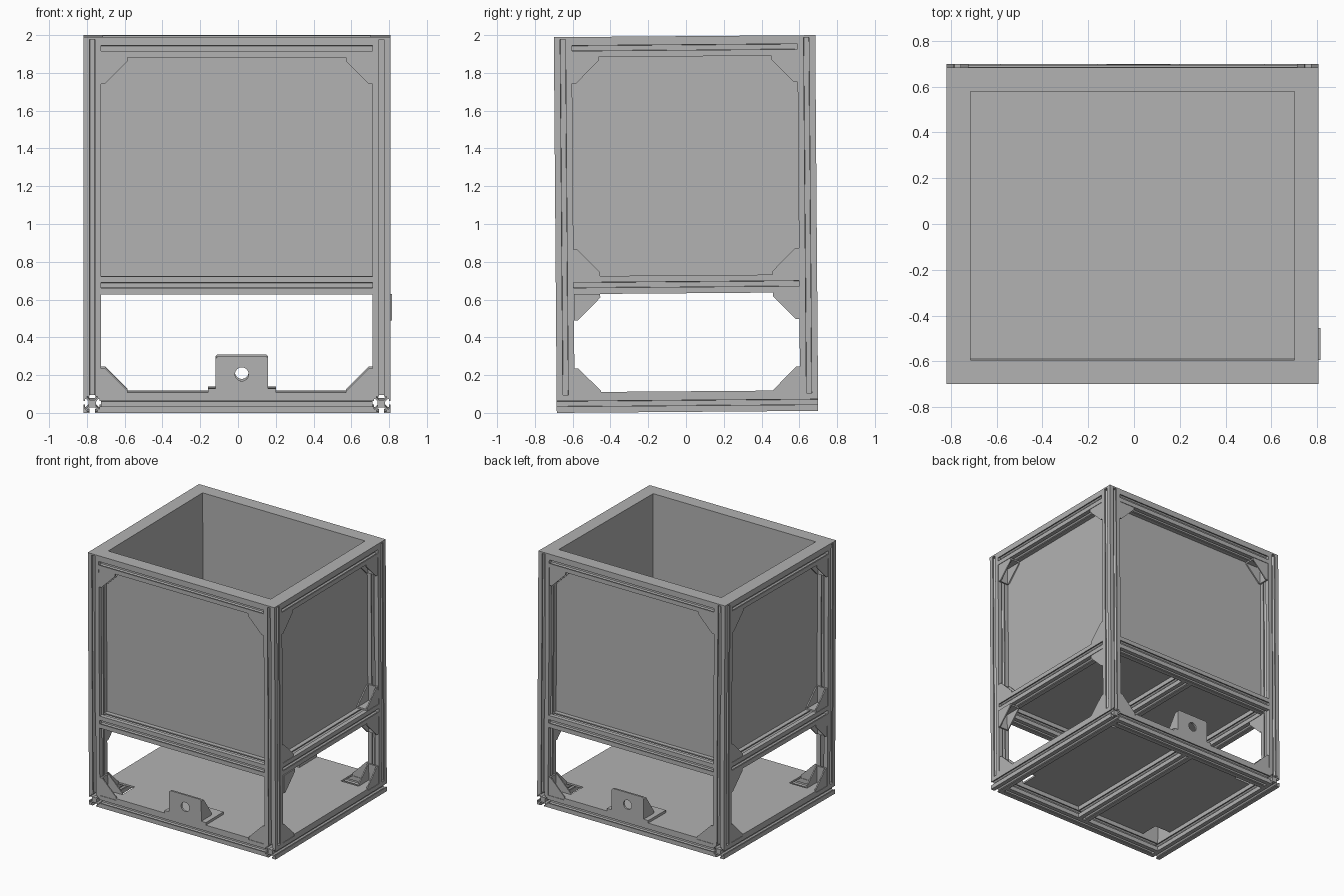
import bpy, bmesh, math
from mathutils import Vector, Matrix

cube = bpy.data.objects.get("Cube")
if cube:
    bpy.data.objects.remove(cube)

grey = bpy.data.materials.new("plain_grey")
grey.use_nodes = True
colour = (0.45, 0.45, 0.45, 1)
grey.diffuse_color = colour
grey.node_tree.nodes["Principled BSDF"].inputs["Base Color"].default_value = colour

# Overall dimensions; the whole frame leans very slightly
S = 0.095                      # profile width
CX = -0.006                    # frame centre in x
HX, HY = 0.813, 0.692          # half width and half depth
TOP, MID, LID = 1.882, 0.628, 1.977
HEIGHT = 1.989
LEAN = Matrix.Translation((0, 0.0078, 0.0054)) @ Matrix.Rotation(0.0078, 4, 'X')
IX, IY = HX - S, HY - S        # inner half sizes
PX, PY = HX - S / 2, HY - S / 2  # post centres
X, Y, Z = Vector((1, 0, 0)), Vector((0, 1, 0)), Vector((0, 0, 1))


def finish(name, bm):
    bmesh.ops.recalc_face_normals(bm, faces=bm.faces)
    mesh = bpy.data.meshes.new(name)
    bm.to_mesh(mesh)
    bm.free()
    mesh.materials.append(grey)
    obj = bpy.data.objects.new(name, mesh)
    bpy.context.collection.objects.link(obj)
    obj.matrix_world = LEAN
    return obj


def add_prism(bm, points, origin, u, v, sweep):
    """Extrude a flat outline in the u, v plane along the sweep vector."""
    verts = [bm.verts.new(origin + u * a + v * b) for a, b in points]
    face = bm.faces.new(verts)
    out = bmesh.ops.extrude_face_region(bm, geom=[face])
    moved = [g for g in out["geom"] if isinstance(g, bmesh.types.BMVert)]
    bmesh.ops.translate(bm, verts=moved, vec=sweep)


def add_box(bm, lo, hi):
    lo, hi = Vector(lo), Vector(hi)
    d = hi - lo
    add_prism(bm, [(0, 0), (d.x, 0), (d.x, d.y), (0, d.y)], lo, X, Y, Z * d.z)


def box(name, lo, hi):
    bm = bmesh.new()
    add_box(bm, lo, hi)
    return finish(name, bm)


# Slotted extrusion cross-section: one side repeated four times
side = [(1, -1), (1, -.3), (.82, -.3), (.82, -.56), (.7, -.56), (.42, -.27)]
side += [(a, -b) for a, b in reversed(side[1:])]
section = []
for turn in range(4):
    for a, b in side:
        for _ in range(turn):
            a, b = -b, a
        section.append((a * S / 2, b * S / 2))


def beam(name, start, end):
    start, end = Vector(start), Vector(end)
    d = end - start
    u, v = (Y, Z) if abs(d.x) > .01 else (Z, X) if abs(d.y) > .01 else (X, Y)
    bm = bmesh.new()
    add_prism(bm, section, start, u, v, d)
    return finish(name, bm)


# Corner bracket: two flanges and two triangular cheeks
def bracket(name, corner, u, v, n, leg=0.14, width=0.087):
    t, cheek = 0.012, 0.009
    base = corner - n * width / 2
    tri = [(0, 0), (leg, 0), (leg, .02), (.02, leg), (0, leg)]
    bm = bmesh.new()
    for shift in (0, width - cheek):
        add_prism(bm, tri, base + n * shift, u, v, n * cheek)
    inner = base + n * cheek
    sweep = n * (width - 2 * cheek)
    add_prism(bm, [(0, 0), (leg, 0), (leg, t), (0, t)], inner, u, v, sweep)
    add_prism(bm, [(0, t), (t, t), (t, leg), (0, leg)], inner, u, v, sweep)
    return finish(name, bm)


# Frame beams
half = S / 2
for sx, xn in ((-1, "right"), (1, "left")):
    x = CX + sx * PX
    beam(f"bottom_{xn}_beam", (x, -HY, half), (x, HY, half))
    for z, zn in ((MID + half, "middle"), (TOP + half, "top")):
        beam(f"{zn}_{xn}_beam", (x, -IY, z), (x, IY, z))
    for sy, yn in ((-1, "front"), (1, "back")):
        beam(f"{yn}_{xn}_post", (x, sy * PY, S), (x, sy * PY, LID))
for sy, yn in ((-1, "front"), (1, "back")):
    for z, zn in ((half, "bottom"), (MID + half, "middle"), (TOP + half, "top")):
        beam(f"{zn}_{yn}_beam", (CX - IX, sy * PY, z), (CX + IX, sy * PY, z))
for z, zn in ((half, "bottom"), (MID + half, "middle")):
    beam(f"{zn}_cross_beam", (CX, -IY, z), (CX, IY, z))

# Corner brackets
for sx, xn in ((-1, "right"), (1, "left")):
    for sy, yn in ((-1, "front"), (1, "back")):
        for z, up, zn in ((S, 1, "bottom"), (TOP, -1, "top")):
            bracket(f"{zn}_{yn}_{xn}_bracket",
                    Vector((CX + sx * IX, sy * PY, z)), -X * sx, Z * up, Y)
        for z, up, zn in ((S, 1, "bottom"), (TOP, -1, "top"),
                          (MID, -1, "below_middle"), (MID + S, 1, "above_middle")):
            proud = 0.012 if (sx, sy, zn) == (1, -1, "below_middle") else 0
            bracket(f"{zn}_side_{yn}_{xn}_bracket",
                    Vector((CX + sx * PX + proud, sy * IY, z)), -Y * sy, Z * up, X)

# Bin: four walls and a floor inside the frame
T = 0.01
Z0 = MID + S
for s, a, b in ((-1, "front", "right"), (1, "back", "left")):
    y0, y1 = sorted((s * IY, s * (IY - T)))
    box(f"bin_{a}_wall", (CX - IX, y0, Z0), (CX + IX, y1, LID))
    x0, x1 = sorted((s * IX, s * (IX - T)))
    box(f"bin_{b}_wall", (CX + x0, T - IY, Z0), (CX + x1, IY - T, LID))
box("bin_floor", (CX - IX + T, T - IY, Z0), (CX + IX - T, IY - T, Z0 + T))

# Rim around the opening
rim = bmesh.new()
for s in (-1, 1):
    y0, y1 = sorted((s * HY, s * (IY - T)))
    add_box(rim, (CX - HX, y0, LID), (CX + HX, y1, HEIGHT))
    x0, x1 = sorted((s * HX, s * (IX - T)))
    add_box(rim, (CX + x0, T - IY, LID), (CX + x1, IY - T, HEIGHT))
bmesh.ops.remove_doubles(rim, verts=rim.verts, dist=1e-5)
finish("top_rim", rim)

# Base plate, notched around the corner brackets
nx, ny = IX - 0.14, IY - 0.14
quarter = [(HX, ny), (nx, ny), (nx, HY)]
outline = quarter + [(-a, b) for a, b in reversed(quarter)]
outline += [(-a, -b) for a, b in outline]
bm = bmesh.new()
add_prism(bm, outline, Vector((CX, 0, S)), X, Y, Z * 0.014)
finish("base_plate", bm)

# Mounts at front and back: foot, gussets and an upright plate with a round hole
MX, MZ, MW = 0.02, 0.109, 0.14
for s, yn in ((-1, "front"), (1, "back")):
    outer = s * HY
    y0, y1 = sorted((outer, outer - s * 0.22))
    bm = bmesh.new()
    add_box(bm, (MX - 0.18, y0, MZ), (MX + 0.18, y1, MZ + 0.02))
    for gx in (MX - MW, MX + MW - 0.012):
        add_prism(bm, [(0.015, .02), (0.13, .02), (0.13, .035), (0.03, .18), (0.015, .18)],
                  Vector((gx, outer, MZ)), -Y * s, Z, X * 0.012)
    finish(f"{yn}_mount_foot", bm)

    # Upright made of two halves that meet around the hole
    bm = bmesh.new()
    r, hz, top = 0.036, 0.096, 0.19
    for sx in (-1, 1):
        arc = [(sx * r * math.sin(a), hz + r * math.cos(a))
               for a in (math.pi * i / 12 for i in range(13))]
        edge = [(0, .02), (sx * MW, .02), (sx * MW, top - .012),
                (sx * (MW - .012), top), (0, top)]
        add_prism(bm, arc + edge, Vector((MX, outer, MZ)), X, Z, -Y * s * 0.015)
    inside = [f for f in bm.faces if all(abs(v.co.x - MX) < 1e-5 for v in f.verts)]
    bmesh.ops.delete(bm, geom=inside, context='FACES')
    bmesh.ops.remove_doubles(bm, verts=bm.verts, dist=1e-5)
    finish(f"{yn}_mount_plate", bm)
